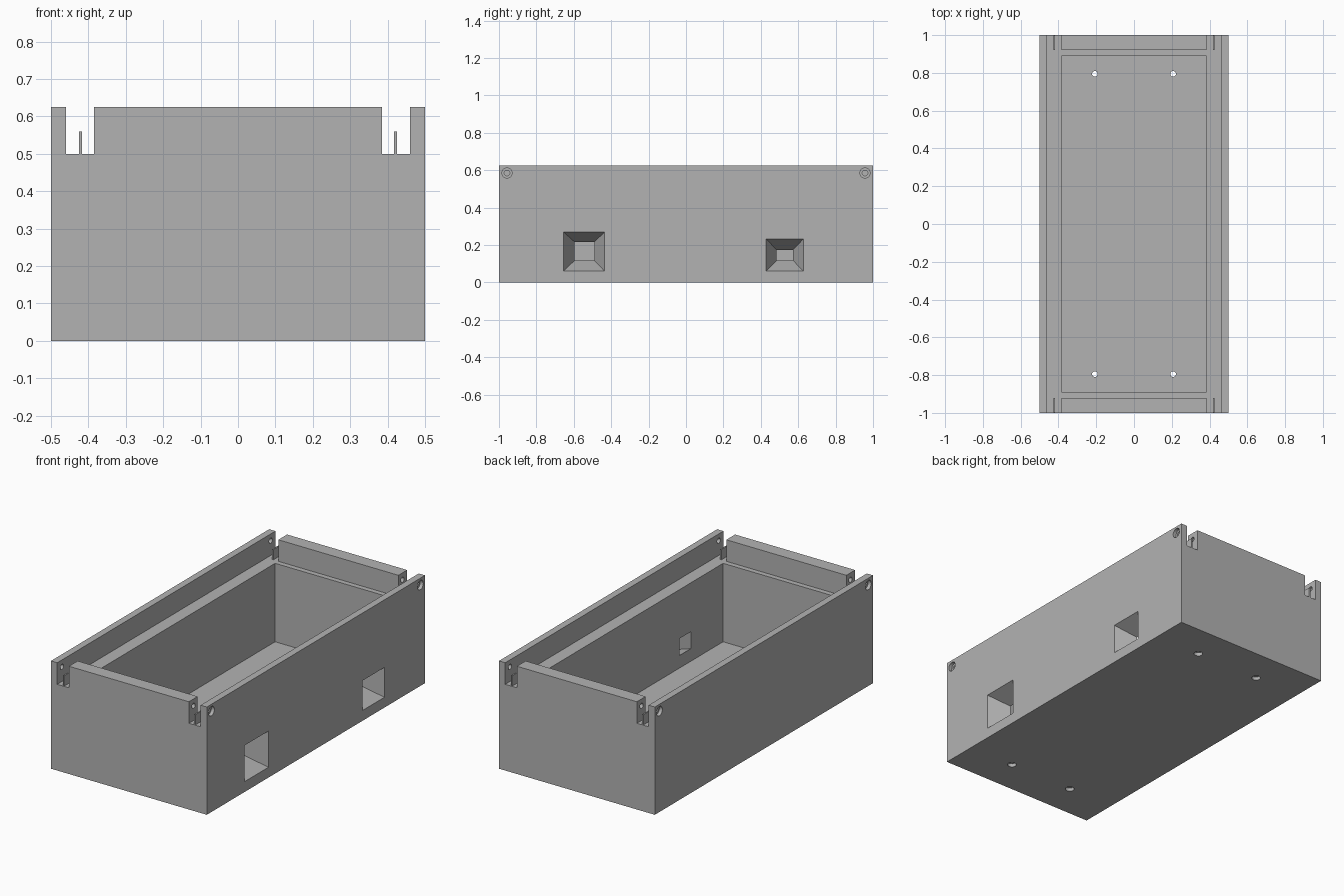
import bpy
import bmesh
from math import pi
from mathutils import Matrix, Vector

cube = bpy.data.objects.get("Cube")
if cube:
    bpy.data.objects.remove(cube, do_unlink=True)

grey = bpy.data.materials.new("plain grey")
grey.use_nodes = True
grey.diffuse_color = (0.45, 0.45, 0.45, 1)
grey.node_tree.nodes["Principled BSDF"].inputs["Base Color"].default_value = grey.diffuse_color


def finish(name, bm):
    bmesh.ops.recalc_face_normals(bm, faces=bm.faces)
    mesh = bpy.data.meshes.new(name)
    bm.to_mesh(mesh)
    bm.free()
    mesh.materials.append(grey)
    obj = bpy.data.objects.new(name, mesh)
    bpy.context.collection.objects.link(obj)
    return obj


def box(name, x, y, z):
    """Box from (low, high) ranges."""
    bm = bmesh.new()
    bmesh.ops.create_cube(bm, size=1)
    for v in bm.verts:
        v.co = Vector(r[0] if c < 0 else r[1] for c, r in zip(v.co, (x, y, z)))
    return finish(name, bm)


def cylinder(name, centre, radius, depth, along_x=False):
    bm = bmesh.new()
    turn = Matrix.Rotation(pi / 2, 4, "Y") if along_x else Matrix()
    bmesh.ops.create_cone(bm, cap_ends=True, segments=24, radius1=radius, radius2=radius,
                          depth=depth, matrix=Matrix.Translation(centre) @ turn)
    return finish(name, bm)


def funnel(name, side, outer, inner):
    """Tapered window cutter; rectangles are (y0, y1, z0, z1)."""
    bm = bmesh.new()
    bmesh.ops.create_cube(bm, size=1)
    # Extend the taper slightly past both wall surfaces
    t = 0.1
    far = [o + (o - i) * t for o, i in zip(outer, inner)]
    near = [i - (o - i) * t for o, i in zip(outer, inner)]
    for v in bm.verts:
        r, x = (far, WALL_X + 0.115 * t) if v.co.x > 0 else (near, CAVITY_X - 0.115 * t)
        v.co = Vector((side * x, r[0 if v.co.y < 0 else 1], r[2 if v.co.z < 0 else 3]))
    return finish(name, bm)


WALL_X, CAVITY_X, RAIL_X = 0.5, 0.385, 0.46
CAVITY_Y, END_Y = 0.89, 0.92
HEIGHT, LEDGE, FLOOR = 0.625, 0.5, 0.045

case = box("case", (-WALL_X, WALL_X), (-1, 1), (0, HEIGHT))

# Cavity, upper pocket and the slots beside the end walls
cutters = [
    box("cavity_cutter", (-CAVITY_X, CAVITY_X), (-CAVITY_Y, CAVITY_Y), (FLOOR, 1)),
    box("pocket_cutter", (-RAIL_X, RAIL_X), (-END_Y, END_Y), (LEDGE, 1)),
]
for s in (-1, 1):
    cutters.append(box("slot_cutter", sorted((s * CAVITY_X, s * RAIL_X)), (-1.1, 1.1), (LEDGE, 1)))

# Tapered windows: two on the left side, one long one on the right side
cutters += [
    funnel("front_window_cutter", 1, (-0.655, -0.435, 0.06, 0.27), (-0.595, -0.49, 0.118, 0.216)),
    funnel("back_window_cutter", 1, (0.428, 0.628, 0.06, 0.233), (0.485, 0.572, 0.118, 0.174)),
    funnel("long_window_cutter", -1, (-0.037, 0.68, 0.098, 0.27), (-0.01, 0.65, 0.12, 0.243)),
]

# Screw holes with wider heads, in the upper corners and the floor
for sx in (-1, 1):
    for sy in (-1, 1):
        cutters += [
            cylinder("side_hole_cutter", (sx * 0.42, sy * 0.957, 0.585), 0.015, 0.24, True),
            cylinder("side_head_cutter", (sx * 0.5, sy * 0.957, 0.585), 0.027, 0.04, True),
            cylinder("floor_hole_cutter", (sx * 0.207, sy * 0.795, 0.02), 0.015, 0.1),
            cylinder("floor_head_cutter", (sx * 0.207, sy * 0.795, 0), 0.024, 0.04),
        ]

for cutter in cutters:
    cutter.hide_render = True
    mod = case.modifiers.new(cutter.name, "BOOLEAN")
    mod.operation = "DIFFERENCE"
    mod.solver = "EXACT"
    mod.object = cutter

# Bake the cuts, then drop the cutters
baked = bpy.data.meshes.new_from_object(
    case.evaluated_get(bpy.context.evaluated_depsgraph_get()))
case.modifiers.clear()
case.data = baked
for cutter in cutters:
    bpy.data.objects.remove(cutter, do_unlink=True)

# Thin upright fins in the slots
for sx, side in ((-1, "right"), (1, "left")):
    for sy, end in ((-1, "front"), (1, "back")):
        box(f"{end}_{side}_fin", sorted((sx * 0.417, sx * 0.425)),
            sorted((sy * END_Y, sy * 0.998)), (LEDGE, 0.56))
